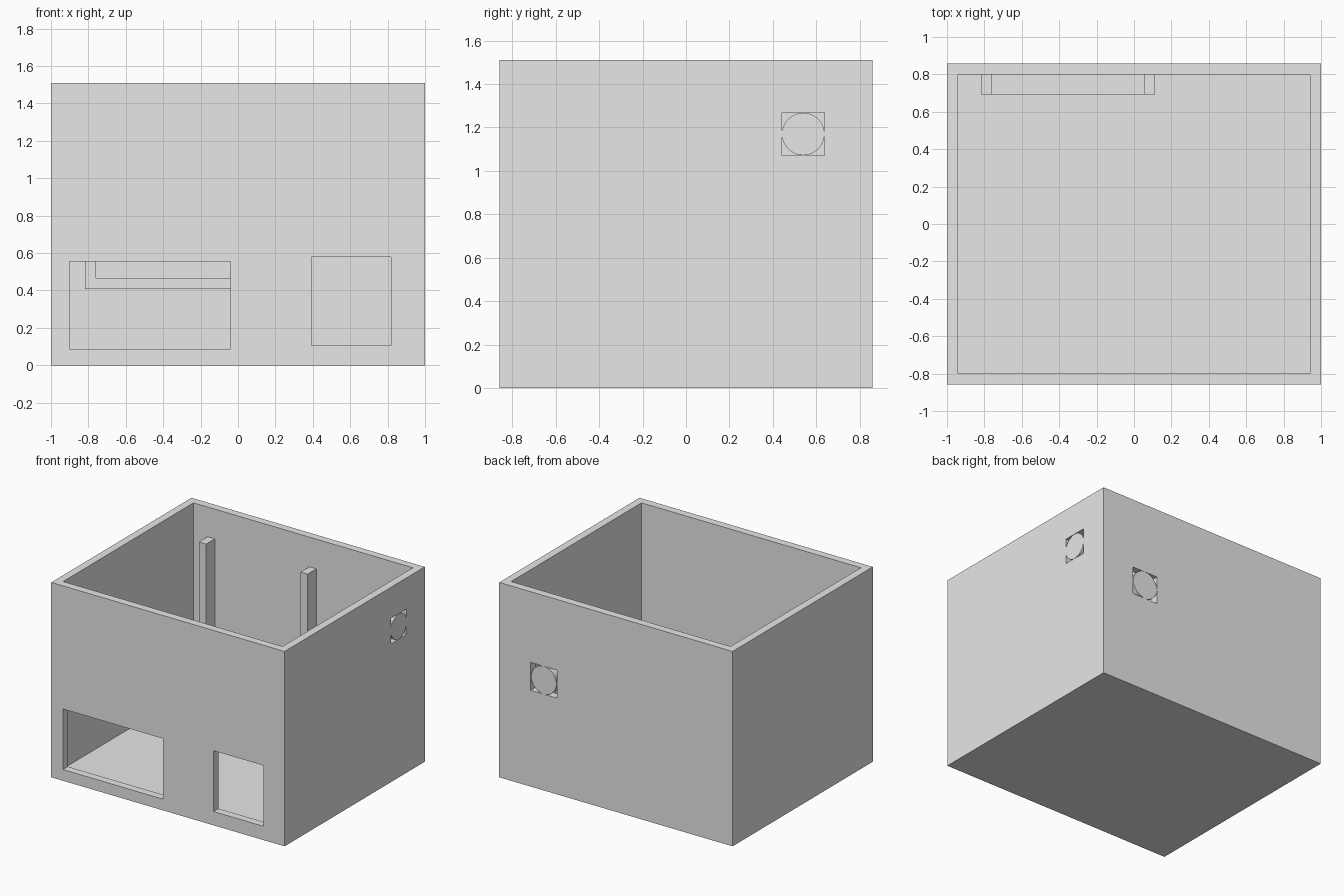
import bpy
from math import pi

cube = bpy.data.objects.get("Cube")
if cube:
    bpy.data.objects.remove(cube, do_unlink=True)

# Single plain grey
grey = bpy.data.materials.new("plain_grey")
grey.use_nodes = True
colour = (0.8, 0.8, 0.8, 1)
grey.diffuse_color = colour
grey.node_tree.nodes["Principled BSDF"].inputs["Base Color"].default_value = colour


def box(name, x, y, z):
    """Box between (min, max) pairs on each axis."""
    spans = (x, y, z)
    bpy.ops.mesh.primitive_cube_add(size=1, location=[(a + b) / 2 for a, b in spans])
    obj = bpy.context.object
    obj.name = name
    obj.scale = [b - a for a, b in spans]
    bpy.ops.object.transform_apply(location=True, rotation=False, scale=True)
    obj.data.materials.append(grey)
    return obj


def cut(target, x, y, z):
    """Subtract a box from the target."""
    cutter = box("cutter", x, y, z)
    cutter.hide_render = True
    bpy.context.view_layer.objects.active = target
    mod = target.modifiers.new("cut", "BOOLEAN")
    mod.operation, mod.solver, mod.object = "DIFFERENCE", "EXACT", cutter
    bpy.ops.object.modifier_apply(modifier=mod.name)
    bpy.data.objects.remove(cutter, do_unlink=True)


def vent_disc(name, location, rotation, radius):
    bpy.ops.mesh.primitive_cylinder_add(vertices=64, radius=radius, depth=WALL,
                                        location=location, rotation=rotation)
    disc = bpy.context.object
    disc.name = name
    disc.data.materials.append(grey)
    bpy.ops.object.shade_smooth_by_angle()


HX, HY, H, WALL = 1.0, 0.858, 1.51, 0.06
IX, IY = HX - WALL, HY - WALL

# Open-topped room shell
shell = box("room_shell", (-HX, HX), (-HY, HY), (0, H))
cut(shell, (-IX, IX), (-IY, IY), (WALL, H + 1))

# Front openings
front = (-HY - 0.1, -IY + 0.1)
cut(shell, (-0.9, -0.04), front, (0.087, 0.556))
cut(shell, (0.392, 0.818), front, (0.107, 0.578))

# Square vent holes in the side and back walls, each filled by a round disc
cut(shell, (IX - 0.1, HX + 0.1), (0.443, 0.637), (1.071, 1.27))
vent_disc("side_vent_disc", (HX - WALL / 2, 0.54, 1.17), (0, pi / 2, 0), 0.098)
cut(shell, (0.507, 0.73), (IY - 0.1, HY + 0.1), (0.746, 0.962))
vent_disc("back_vent_disc", (0.618, HY - WALL / 2, 0.854), (pi / 2, 0, 0), 0.108)

# U-shaped frame on the inner back wall
depth = (0.692, IY)
box("frame_beam", (-0.818, 0.113), depth, (0.407, 0.466))
for name, x in (("frame_post_right", -0.818), ("frame_post_left", 0.053)):
    box(name, (x, x + 0.06), depth, (0.466, 1.28))
